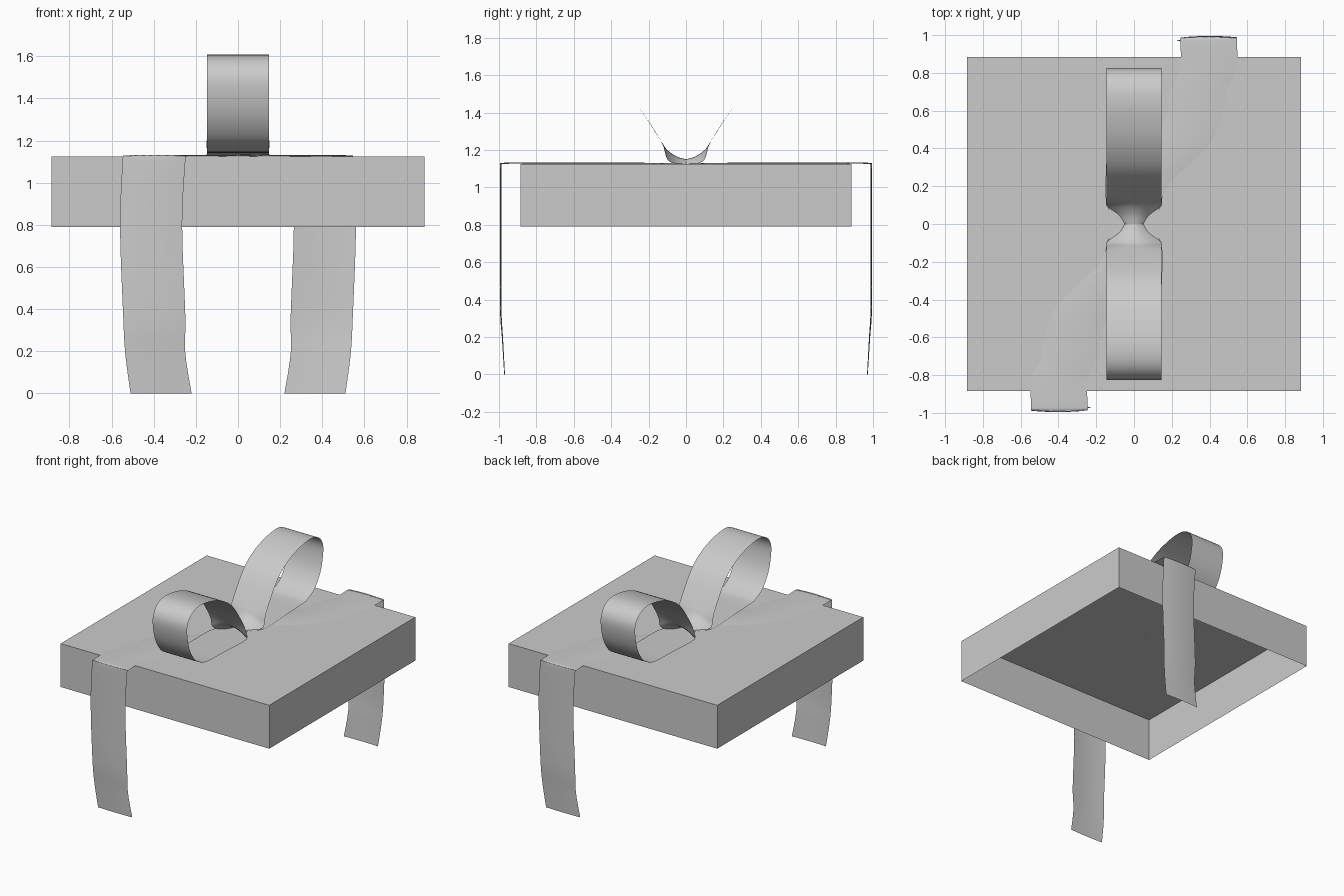
import bpy, bmesh
from mathutils import Vector

if "Cube" in bpy.data.objects:
    bpy.data.objects.remove(bpy.data.objects["Cube"])

COLS = 8   # quads across a ribbon
STEPS = 4  # subdivisions between path points


def catmull(p0, p1, p2, p3, t):
    return [0.5 * (2 * b + (c - a) * t + (2 * a - 5 * b + 4 * c - d) * t * t
                   + (3 * b - a - 3 * c + d) * t ** 3)
            for a, b, c, d in zip(p0, p1, p2, p3)]


def ribbon(name, rows, sign):
    """Rows hold left x,y, right x,y, z, and the y,z bulge of the middle."""
    path = []
    n = len(rows)
    for i in range(n - 1):
        quad = [rows[max(0, min(n - 1, i + k))] for k in (-1, 0, 1, 2)]
        path += [catmull(*quad, s / STEPS) for s in range(STEPS)]
    path.append(list(rows[-1]))

    bm = bmesh.new()
    grid = []
    for xl, yl, xr, yr, z, by, bz in path:
        line = []
        for c in range(COLS + 1):
            t = c / COLS
            bulge = 4 * t * (1 - t)
            p = Vector((xl + (xr - xl) * t, yl + (yr - yl) * t + by * bulge, z + bz * bulge))
            line.append(bm.verts.new((p.x * sign, p.y * sign, p.z)))
        grid.append(line)
    for a, b in zip(grid, grid[1:]):
        for c in range(COLS):
            bm.faces.new((a[c], a[c + 1], b[c + 1], b[c]))
    finish(name, bm, True)


def finish(name, bm, smooth):
    mesh = bpy.data.meshes.new(name)
    bm.to_mesh(mesh)
    bm.free()
    obj = bpy.data.objects.new(name, mesh)
    bpy.context.collection.objects.link(obj)
    for p in mesh.polygons:
        p.use_smooth = smooth
    return obj


# Box lid: thin shell, open underneath
bm = bmesh.new()
bmesh.ops.create_cube(bm, size=1)
bmesh.ops.scale(bm, vec=(1.77, 1.77, 0.333), verts=bm.verts)
bmesh.ops.translate(bm, vec=(0, 0, 0.957), verts=bm.verts)
bm.normal_update()
bmesh.ops.delete(bm, geom=[f for f in bm.faces if f.normal.z < -0.5], context='FACES_ONLY')
finish("box_lid", bm, False)

# Bow loop: y, z, half width, edge height drop at the pinched knot
loop = [(0, 1.15, .055, .025), (.05, 1.165, .09, .04), (.10, 1.20, .145, .05),
        (.135, 1.25, .146, 0), (.26, 1.435, .146, 0), (.37, 1.525, .146, 0),
        (.50, 1.58, .146, 0), (.66, 1.608, .146, 0), (.77, 1.58, .146, 0),
        (.825, 1.49, .146, 0), (.80, 1.33, .146, 0), (.73, 1.215, .146, 0),
        (.65, 1.165, .146, 0), (.57, 1.146, .146, 0), (.35, 1.138, .146, 0),
        (.10, 1.132, .145, 0), (0, 1.13, .055, 0)]
loop_rows = [(-w, y, w, y, z - drop, 0, drop) for y, z, w, drop in loop]

# Tail: winds over the lid from the knot, then hangs past the edge
tail_rows = [
    (-.05, .00, .05, .00, 1.126, 0, .004),
    (-.12, .12, .13, .10, 1.126, 0, .004),
    (-.02, .32, .19, .22, 1.126, 0, .006),
    (.10, .46, .31, .33, 1.126, 0, .006),
    (.17, .56, .43, .47, 1.126, 0, .006),
    (.19, .69, .48, .65, 1.126, 0, .006),
    (.24, .80, .50, .73, 1.126, 0, .006),
    (.25, .84, .545, .82, 1.126, 0, .006),
    (.245, .96, .545, .96, 1.126, 0, .006),
    (.245, .984, .545, .984, 1.122, .004, .004),
    (.25, .987, .548, .987, 1.10, .008, 0),
    (.265, .987, .56, .987, .80, .008, 0),
    (.25, .987, .545, .987, .37, .008, 0),
    (.25, .978, .535, .978, .19, .006, 0),
    (.22, .968, .51, .968, 0, .004, 0)]

for side, sign in (("back", 1), ("front", -1)):
    ribbon(side + "_bow_loop", loop_rows, sign)
    ribbon(side + "_ribbon_tail", tail_rows, sign)
